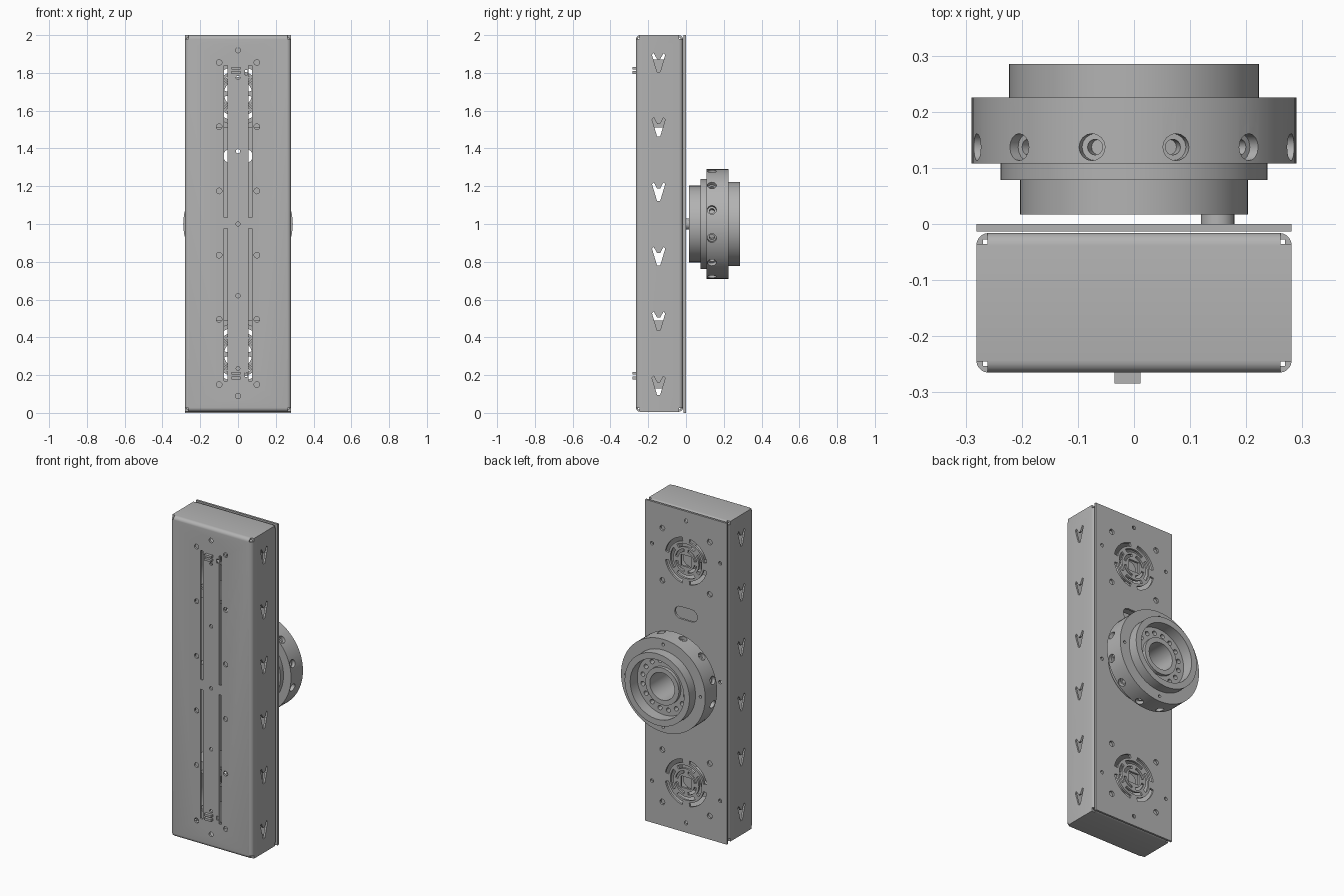
import bpy, bmesh
from math import sin, cos, pi, radians

cube = bpy.data.objects.get("Cube")
if cube:
    bpy.data.objects.remove(cube)

metal = bpy.data.materials.new("grey_metal")
metal.use_nodes = True
GREY = (0.45, 0.45, 0.45, 1)
metal.diffuse_color = GREY
metal.node_tree.nodes["Principled BSDF"].inputs["Base Color"].default_value = GREY


# ---- helpers -------------------------------------------------------------
def along_y(u, v, d):
    return (u, d, v)


def along_x(u, v, d):
    return (d, u, v)


def radial(a):
    return lambda u, v, d: (d * cos(a) - u * sin(a), v, 1 + d * sin(a) + u * cos(a))


def prism(bm, pts, lo, hi, place=along_y):
    ends = [[bm.verts.new(place(u, v, d)) for u, v in pts] for d in (lo, hi)]
    for e in ends:
        bm.faces.new(e)
    n = len(pts)
    for i in range(n):
        j = (i + 1) % n
        bm.faces.new((ends[0][i], ends[0][j], ends[1][j], ends[1][i]))


def circle(u, v, r, n=16):
    return [(u + r * cos(2 * pi * i / n), v + r * sin(2 * pi * i / n)) for i in range(n)]


def rect(u0, u1, v0, v1):
    return [(u0, v0), (u1, v0), (u1, v1), (u0, v1)]


def arc(u, v, r0, r1, a0, a1, n=10):
    steps = [a0 + (a1 - a0) * i / n for i in range(n + 1)]
    return ([(u + r1 * cos(a), v + r1 * sin(a)) for a in steps]
            + [(u + r0 * cos(a), v + r0 * sin(a)) for a in reversed(steps)])


def capsule(u, v, half, r, n=8):
    right = [(u + half + r * sin(pi * i / n), v - r * cos(pi * i / n)) for i in range(n + 1)]
    left = [(u - half - r * sin(pi * i / n), v + r * cos(pi * i / n)) for i in range(n + 1)]
    return right + left


def make(name, bm):
    bmesh.ops.recalc_face_normals(bm, faces=bm.faces)
    mesh = bpy.data.meshes.new(name)
    bm.to_mesh(mesh)
    bm.free()
    ob = bpy.data.objects.new(name, mesh)
    mesh.materials.append(metal)
    bpy.context.collection.objects.link(ob)
    return ob


def activate(ob):
    bpy.ops.object.select_all(action='DESELECT')
    ob.select_set(True)
    bpy.context.view_layer.objects.active = ob


def cut(ob, bm):
    cutter = make("cutter", bm)
    cutter.hide_render = True
    mod = ob.modifiers.new("cut", 'BOOLEAN')
    mod.operation, mod.solver, mod.object = 'DIFFERENCE', 'EXACT', cutter
    activate(ob)
    bpy.ops.object.modifier_apply(modifier=mod.name)
    bpy.data.objects.remove(cutter)


def smooth(ob):
    activate(ob)
    bpy.ops.object.shade_smooth_by_angle(angle=radians(30))


FAN_Z = (0.31, 1.69)

# ---- folded sheet housing --------------------------------------------------
bm = bmesh.new()
prism(bm, rect(-0.281, 0.281, 0.006, 2.0), -0.265, -0.016)
folds = [e for e in bm.edges if abs(e.verts[0].co.y - e.verts[1].co.y) < 0.01]
bmesh.ops.bevel(bm, geom=folds, offset=0.022, segments=5, profile=0.5, affect='EDGES')
housing = make("housing", bm)

bm = bmesh.new()                                   # hollow inside
prism(bm, rect(-0.269, 0.269, 0.018, 1.988), -0.253, -0.028)
cut(housing, bm)

bm = bmesh.new()                                   # open back and corner reliefs
prism(bm, rect(-0.24, 0.24, 0.045, 1.96), -0.05, 0)
for x in (-0.281, 0.281):
    for z in (0.006, 2.0):
        for y in (-0.265, -0.016):
            prism(bm, rect(x - 0.02, x + 0.02, z - 0.02, z + 0.02), y - 0.02, y + 0.02)
cut(housing, bm)

bm = bmesh.new()                                   # front slots and screw holes
for x in (-0.065, 0.064):
    for z0, z1 in ((0.17, 0.975), (1.035, 1.84)):
        prism(bm, rect(x - 0.009, x + 0.009, z0, z1), -0.3, -0.2)
for z in (0.15, 0.495, 0.835, 1.175, 1.515, 1.855):
    for x in (-0.1, 0.1):
        prism(bm, circle(x, z, 0.015), -0.3, -0.2)
for z, r in ((0.09, 0.014), (0.235, 0.01), (0.62, 0.011), (1.0, 0.011),
             (1.385, 0.011), (1.775, 0.01), (1.92, 0.014)):
    prism(bm, circle(0, z, r), -0.3, -0.2)
for z in (0.19, 1.79):                             # small clip notches
    prism(bm, rect(0.036, 0.05, z, z + 0.025), -0.3, -0.2)
cut(housing, bm)

bm = bmesh.new()                                   # notched side vents
for i in range(6):
    z = 0.15 + 0.342 * i
    vent = [(-0.035, 0.035), (-0.026, 0.045), (-0.008, 0.012), (0.008, 0.012),
            (0.026, 0.045), (0.035, 0.035), (0.008, -0.055), (-0.008, -0.055)]
    vent = [(u - 0.145, v + z) for u, v in vent]
    for side in (-1, 1):
        prism(bm, vent, side * 0.2, side * 0.3, along_x)
cut(housing, bm)
smooth(housing)

# ---- clip bars on the front ------------------------------------------------
bm = bmesh.new()
for z in (0.185, 0.21, 1.802, 1.825):
    prism(bm, rect(-0.035, 0.012, z - 0.007, z + 0.007), -0.284, -0.255)
make("front_clips", bm)

# ---- back plate with fan grilles -------------------------------------------
bm = bmesh.new()
prism(bm, rect(-0.281, 0.281, 0, 2.0), -0.013, 0)
plate = make("back_plate", bm)
bm = bmesh.new()
for z in FAN_Z:
    prism(bm, rect(-0.035, 0.035, z - 0.035, z + 0.035), -0.05, 0.05)
    for k in range(4):
        a = k * pi / 2
        prism(bm, arc(0, z, 0.122, 0.145, a + 0.18, a + 1.39), -0.05, 0.05)
        prism(bm, arc(0, z, 0.088, 0.108, a + 0.95, a + 2.2), -0.05, 0.05)
        prism(bm, arc(0, z, 0.058, 0.074, a + 0.2, a + 1.37), -0.05, 0.05)
    for x in (-0.163, 0.163):
        for dz in (-0.163, 0.163):
            prism(bm, circle(x, z + dz, 0.017), -0.05, 0.05)
for z in (0.26, 1.0, 1.74):
    for x in (-0.235, 0.235):
        prism(bm, circle(x, z, 0.011), -0.05, 0.05)
for z in (0.06, 1.94):
    prism(bm, circle(0, z, 0.012), -0.05, 0.05)
prism(bm, capsule(0, 1.36, 0.04, 0.038), -0.05, 0.05)
cut(plate, bm)
smooth(plate)

# ---- internal fans ---------------------------------------------------------
for label, z in zip(("lower", "upper"), FAN_Z):
    bm = bmesh.new()
    prism(bm, rect(-0.18, 0.18, z - 0.18, z + 0.18), -0.2, -0.016)
    frame = make(label + "_fan_frame", bm)
    bm = bmesh.new()
    prism(bm, circle(0, z, 0.165, 40), -0.3, 0.1)
    cut(frame, bm)
    smooth(frame)

    bm = bmesh.new()
    prism(bm, circle(0, z, 0.05, 24), -0.18, -0.04)
    for k in range(4):
        a = k * pi / 2 + pi / 4
        prism(bm, arc(0, z, 0.045, 0.17, a - 0.06, a + 0.06, 2), -0.19, -0.17)
    smooth(make(label + "_fan_motor", bm))

# ---- round hub -------------------------------------------------------------
bm = bmesh.new()
profile = [(0.203, 0.017), (0.203, 0.078), (0.238, 0.078), (0.238, 0.108),
           (0.29, 0.108), (0.29, 0.225), (0.223, 0.225), (0.223, 0.285),
           (0.185, 0.285), (0.185, 0.215), (0.115, 0.215), (0.115, 0.235),
           (0.085, 0.235), (0.085, 0.017)]
N = 72
rings = [[bm.verts.new((r * cos(2 * pi * i / N), y, 1 + r * sin(2 * pi * i / N)))
          for r, y in profile] for i in range(N)]
for i in range(N):
    a, b = rings[i], rings[(i + 1) % N]
    for j in range(len(profile)):
        k = (j + 1) % len(profile)
        bm.faces.new((a[j], a[k], b[k], b[j]))
hub = make("hub", bm)

for r, depth in ((0.024, 0.268), (0.014, 0.24)):   # counterbored rim holes
    bm = bmesh.new()
    for k in range(12):
        prism(bm, circle(0, 0.137, r), depth, 0.31, radial(radians(15 + 30 * k)))
    cut(hub, bm)

bm = bmesh.new()                                   # face and recess screw holes
for k in range(4):
    a = k * pi / 2
    prism(bm, circle(0.257 * cos(a), 1 + 0.257 * sin(a), 0.009), 0.19, 0.25)
for k in range(16):
    a = (k + 0.5) * pi / 8
    prism(bm, circle(0.15 * cos(a), 1 + 0.15 * sin(a), 0.014), 0.17, 0.25)
cut(hub, bm)
smooth(hub)

# ---- locating pin between plate and hub ------------------------------------
bm = bmesh.new()
prism(bm, circle(0.149, 1.0, 0.03, 24), -0.005, 0.02)
smooth(make("locating_pin", bm))
